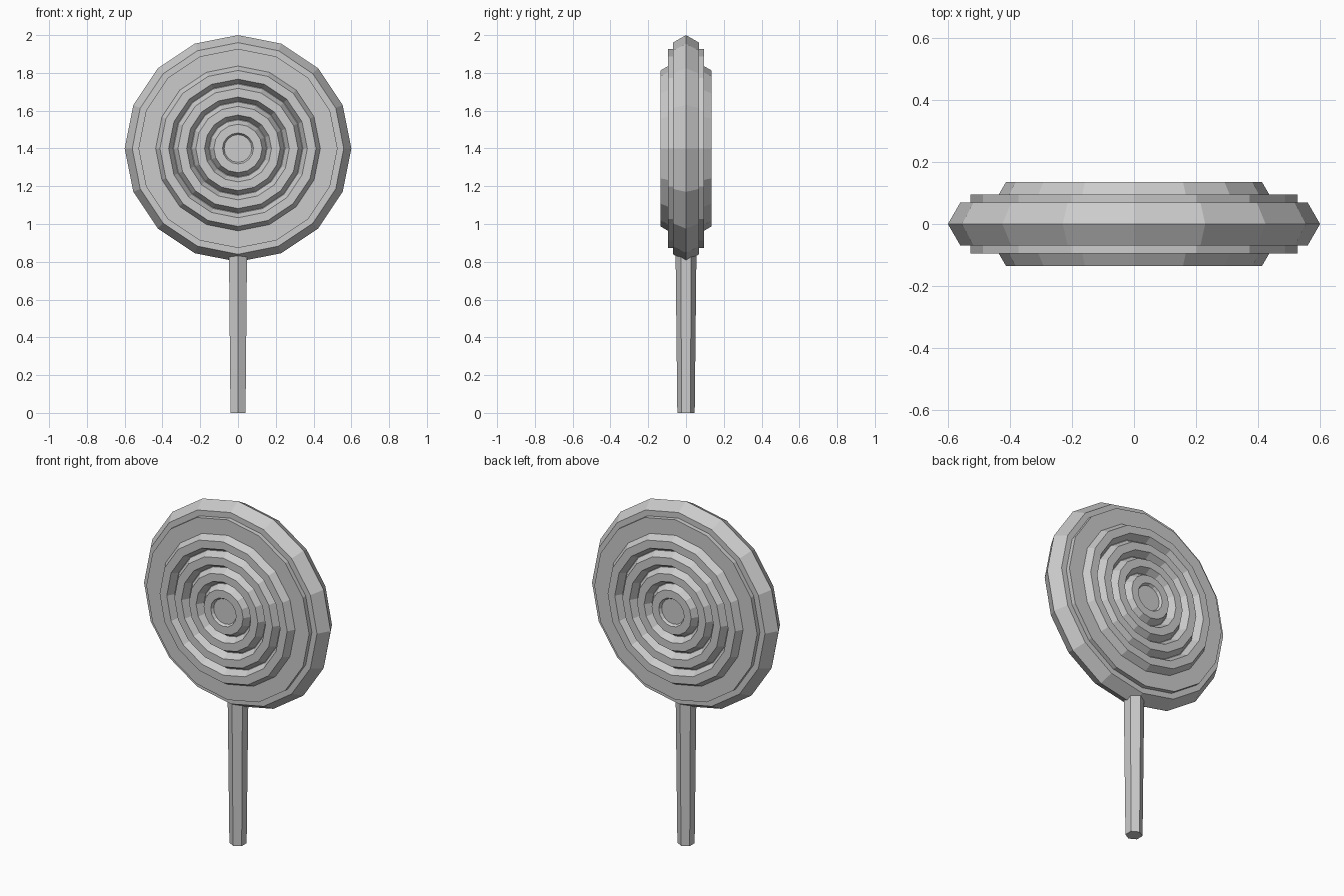
import bpy
from math import pi

if "Cube" in bpy.data.objects:
    bpy.data.objects.remove(bpy.data.objects["Cube"])

CENTRE_Z = 1.4
SIDES = 16
FACE_Y = 0.095


def torus(name, y, major, minor):
    """Low-poly ring with a hexagonal section, standing upright."""
    bpy.ops.mesh.primitive_torus_add(
        major_segments=SIDES, minor_segments=6,
        major_radius=major, minor_radius=minor,
        location=(0, y, CENTRE_Z), rotation=(pi / 2, 0, 0))
    bpy.context.object.name = name


def disc(name, radius, depth):
    """Flat faceted disc facing front and back."""
    bpy.ops.mesh.primitive_cylinder_add(
        vertices=SIDES, radius=radius, depth=depth,
        location=(0, 0, CENTRE_Z), rotation=(pi / 2, 0, 0))
    bpy.context.object.name = name


# Candy: outer rim, main plate and centre button
torus("outer_rim", 0, 0.52, 0.08)
disc("candy_plate", 0.527, 2 * FACE_Y)
disc("centre_button", 0.085, 0.24)

# Concentric raised rings on both faces
for side, y in (("front", -FACE_Y), ("back", FACE_Y)):
    for i in range(4):
        torus(f"{side}_ring_{i + 1}", y, 0.39 - 0.095 * i, 0.046)

# Tapered six-sided stick
bpy.ops.mesh.primitive_cone_add(
    vertices=6, radius1=0.046, radius2=0.056, depth=0.92,
    location=(0, 0, 0.46))
bpy.context.object.name = "stick"
